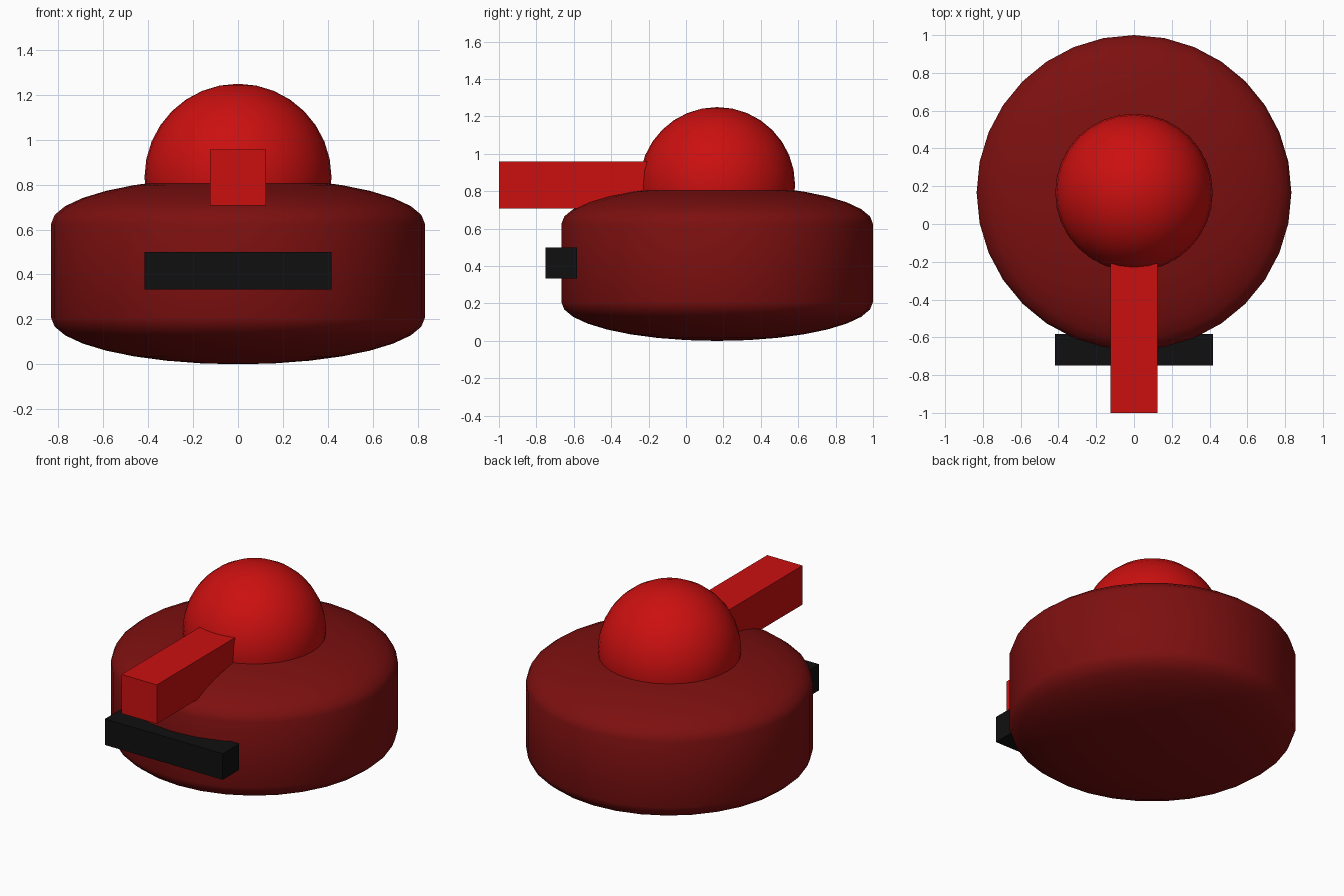
import bpy, bmesh, math
from mathutils import Matrix, Vector

cube = bpy.data.objects.get("Cube")
if cube:
    bpy.data.objects.remove(cube, do_unlink=True)


def material(name, color):
    mat = bpy.data.materials.new(name)
    mat.use_nodes = True
    mat.diffuse_color = color
    mat.node_tree.nodes["Principled BSDF"].inputs["Base Color"].default_value = color
    return mat


bright_red = material("bright red", (0.6, 0.005, 0.005, 1))
dark_red = material("dark red", (0.205, 0.005, 0.005, 1))
black = material("black", (0.005, 0.005, 0.005, 1))


def finish(name, bm, mat, smooth=False):
    bmesh.ops.recalc_face_normals(bm, faces=bm.faces)
    mesh = bpy.data.meshes.new(name)
    bm.to_mesh(mesh)
    bm.free()
    mesh.materials.append(mat)
    for poly in mesh.polygons:
        poly.use_smooth = smooth
    obj = bpy.data.objects.new(name, mesh)
    bpy.context.collection.objects.link(obj)
    return obj


def box(name, low, high, mat):
    low, high = Vector(low), Vector(high)
    bm = bmesh.new()
    place = Matrix.Translation((low + high) / 2) @ Matrix.Diagonal((high - low).to_4d())
    place[3][3] = 1
    bmesh.ops.create_cube(bm, size=1, matrix=place)
    return finish(name, bm, mat)


SIDES = 32
CENTER_Y = 1 / 6
RADIUS = 5 / 6
CAP = RADIUS / 4

# Body: a squat capsule, lathed from a side wall with elliptical caps
steps = 8
arc = [math.radians(90 * i / steps) for i in range(steps + 1)]
profile = [(RADIUS * math.sin(a), CAP - CAP * math.cos(a)) for a in arc]
profile += [(RADIUS * math.cos(a), 3 * CAP + CAP * math.sin(a)) for a in arc]
bm = bmesh.new()
verts = [bm.verts.new((r, CENTER_Y, z)) for r, z in profile]
edges = [bm.edges.new(pair) for pair in zip(verts, verts[1:])]
bmesh.ops.spin(bm, geom=verts + edges, cent=(0, CENTER_Y, 0), axis=(0, 0, 1),
               angle=math.tau, steps=SIDES, use_merge=True)
bmesh.ops.remove_doubles(bm, verts=bm.verts, dist=0.0001)
finish("body", bm, dark_red, smooth=True)

# Dome: a ball sunk halfway into the top of the body
bm = bmesh.new()
bmesh.ops.create_uvsphere(bm, u_segments=SIDES, v_segments=SIDES // 2, radius=RADIUS / 2,
                          matrix=Matrix.Translation((0, CENTER_Y, RADIUS)))
finish("dome", bm, bright_red, smooth=True)

# Barrel and front plate
box("barrel", (-0.125, -1, 0.708), (0.125, 0, 0.958), bright_red)
box("front_plate", (-0.417, -0.75, 0.333), (0.417, -0.583, 0.5), black)
